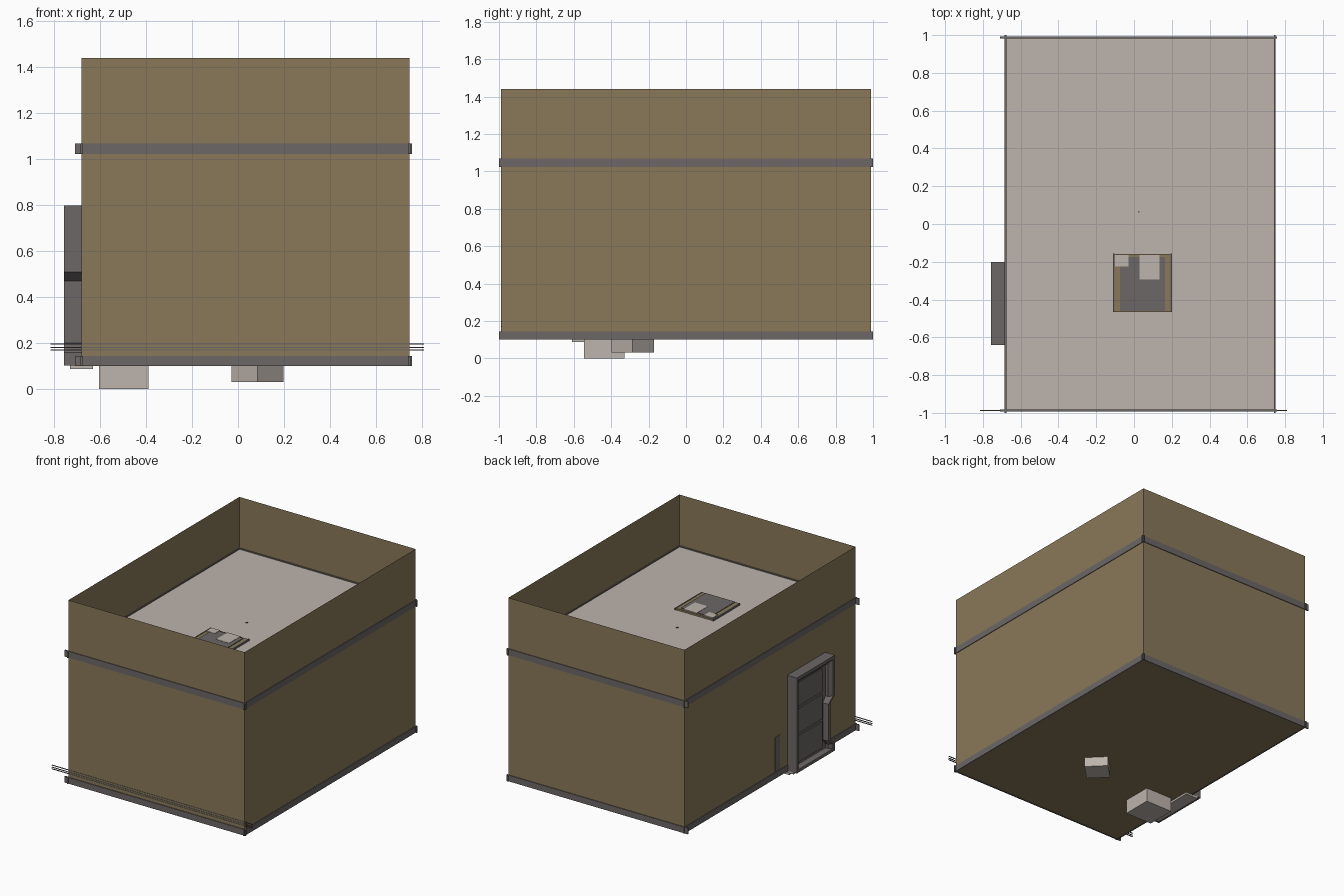
import bpy, bmesh, math
from mathutils import Matrix

if "Cube" in bpy.data.objects:
    bpy.data.objects.remove(bpy.data.objects["Cube"])


def material(name, rgb):
    m = bpy.data.materials.new(name)
    m.diffuse_color = (*rgb, 1)
    m.use_nodes = True
    m.node_tree.nodes["Principled BSDF"].inputs["Base Color"].default_value = m.diffuse_color
    return m


TAN = material("tan wall", (0.25, 0.19, 0.10))
PALE = material("pale concrete", (0.51, 0.455, 0.415))
GREY = material("dark grey trim", (0.15, 0.136, 0.133))


def finish(name, bm, mat):
    me = bpy.data.meshes.new(name)
    bm.to_mesh(me)
    bm.free()
    me.materials.append(mat)
    ob = bpy.data.objects.new(name, me)
    bpy.context.collection.objects.link(ob)
    return ob


def box(name, x, y, z, mat, turn=0):
    """Box from (min, max) ranges, optionally turned about z."""
    bm = bmesh.new()
    bmesh.ops.create_cube(bm, size=1)
    size = [b - a for a, b in (x, y, z)]
    mid = [(a + b) / 2 for a, b in (x, y, z)]
    bm.transform(Matrix.Translation(mid) @ Matrix.Rotation(math.radians(turn), 4, 'Z')
                 @ Matrix.Diagonal((*size, 1)))
    return finish(name, bm, mat)


X0, X1, Y0, Y1 = -0.68, 0.745, -0.988, 0.988
FLOOR, ROOF, TOP = 0.102, 1.06, 1.44

# Thin-walled shell: floor and four walls, open above the roof
bm = bmesh.new()
corners = [(X0, Y0), (X1, Y0), (X1, Y1), (X0, Y1)]
low = [bm.verts.new((x, y, FLOOR)) for x, y in corners]
high = [bm.verts.new((x, y, TOP)) for x, y in corners]
bm.faces.new(low[::-1])
for i in range(4):
    j = (i + 1) % 4
    bm.faces.new((low[i], low[j], high[j], high[i]))
finish("building_walls", bm, TAN)

# Roof deck
box("roof_deck", (X0 + .002, X1 - .002), (Y0 + .002, Y1 - .002), (ROOF - .02, ROOF), PALE)

# Trim bands that straddle the walls and overshoot the corners
T = 0.005
for label, z in (("base", (0.10, 0.145)), ("roof", (1.022, 1.068))):
    for y in (Y0, Y1):
        box(label + "_trim_x", (-0.71, 0.757), (y - T, y + T), z, GREY)
    for x in (X0, X1):
        box(label + "_trim_y", (x - T, x + T), (-1.0, 1.0), z, GREY)

# Low cables along the front
for z in (0.17, 0.182, 0.197):
    box("front_cable", (-0.815, 0.81), (Y0 - .002, Y0 + .004), (z - .002, z + .002), GREY)

# Roof hatch with rim, lid and worn patches
box("hatch_rim", (-0.105, 0.195), (-0.465, -0.16), (ROOF - .01, 1.072), TAN)
box("hatch_lid", (-0.075, 0.165), (-0.46, -0.175), (1.065, 1.077), GREY)
box("hatch_patch_left", (-0.10, -0.03), (-0.225, -0.165), (1.07, 1.079), PALE)
box("hatch_patch_right", (0.03, 0.135), (-0.295, -0.165), (1.07, 1.079), PALE)
for x in (-0.108, 0.196):
    box("hatch_edge", (x - .004, x + .004), (-0.465, -0.155), (ROOF, 1.074), GREY)
box("roof_pin", (0.02, 0.03), (0.06, 0.07), (ROOF, ROOF + .005), GREY)

# Door surround: rings of (y, z) lofted inward, notched on one jamb
outer = [(-.2, .102), (-.2, .8), (-.64, .8), (-.64, .51),
         (-.59, .47), (-.59, .2), (-.64, .16), (-.64, .102)]
inner = [(-.25, .13), (-.25, .75), (-.59, .75), (-.59, .51),
         (-.56, .47), (-.56, .2), (-.59, .16), (-.59, .13)]


def inset(ring, d):
    return [(y + (-d if y > -.4 else d), z + (d if z < .14 else -d if z > .7 else 0))
            for y, z in ring]


bm = bmesh.new()
loops = [[bm.verts.new((x, y, z)) for y, z in ring] for x, ring in (
    (X0, outer), (-.757, outer), (-.757, inset(outer, .022)), (-.735, inner), (-.715, inner))]
for a, b in zip(loops, loops[1:]):
    for i in range(8):
        j = (i + 1) % 8
        bm.faces.new((a[i], a[j], b[j], b[i]))
bm.faces.new(loops[-1])
bmesh.ops.recalc_face_normals(bm, faces=bm.faces)
if loops[-1][0].link_faces and bm.faces[:][-1].normal.x > 0:
    bmesh.ops.reverse_faces(bm, faces=bm.faces)
finish("door_surround", bm, GREY)

# Raised door panels
for z in ((.15, .34), (.36, .54), (.56, .73)):
    box("door_panel", (-.722, -.71), (-.545, -.265), z, GREY)

# Sill, wall plate and footing blocks below the floor
box("door_sill", (-.73, -.63), (-.61, -.2), (.088, .112), PALE)
box("wall_plate", (X0 - .003, X0 + .003), (-.11, -.06), (.14, .4), GREY)
box("footing_block", (-.605, -.39), (-.545, -.33), (0, .13), PALE)
box("turned_block", (.005, .165), (-.365, -.205), (.032, .13), PALE, turn=45)
